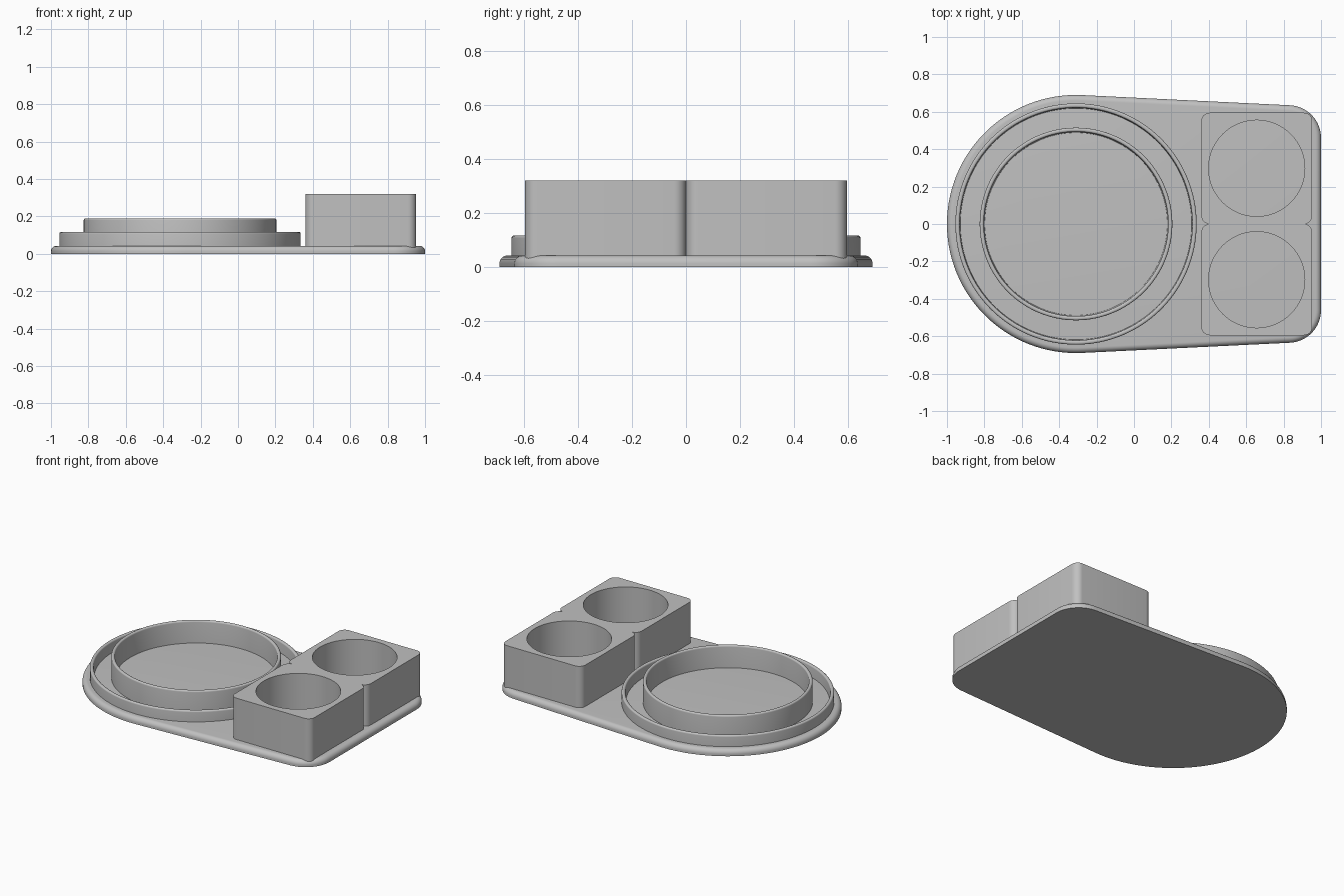
import bpy
import bmesh
from math import acos, atan2, cos, sin, hypot, pi, radians

cube = bpy.data.objects.get("Cube")
if cube:
    bpy.data.objects.remove(cube, do_unlink=True)

grey = bpy.data.materials.new("plain grey")
grey.use_nodes = True
colour = (0.53, 0.53, 0.53, 1)
grey.diffuse_color = colour
grey.node_tree.nodes["Principled BSDF"].inputs["Base Color"].default_value = colour

BASE_TOP = 0.043
SINK = 0.03        # parts start slightly inside the base
DISH_X = -0.31     # centre of the round end


def arc(cx, cy, r, a0, a1, steps):
    return [(cx + r * cos(a0 + (a1 - a0) * i / steps),
             cy + r * sin(a0 + (a1 - a0) * i / steps)) for i in range(steps + 1)]


def finish(name, bm):
    bmesh.ops.remove_doubles(bm, verts=bm.verts, dist=1e-5)
    bmesh.ops.recalc_face_normals(bm, faces=bm.faces)
    mesh = bpy.data.meshes.new(name)
    bm.to_mesh(mesh)
    bm.free()
    mesh.materials.append(grey)
    obj = bpy.data.objects.new(name, mesh)
    bpy.context.collection.objects.link(obj)
    return obj


def smooth(obj):
    bpy.ops.object.select_all(action='DESELECT')
    obj.select_set(True)
    bpy.context.view_layer.objects.active = obj
    bpy.ops.object.shade_smooth_by_angle(angle=radians(35))


def loft(name, layers, closed=False):
    """Skin stacked outlines of (points, z); cap the ends unless closed."""
    bm = bmesh.new()
    rings = [[bm.verts.new((x, y, z)) for x, y in pts] for pts, z in layers]
    pairs = list(zip(rings, rings[1:]))
    if closed:
        pairs.append((rings[-1], rings[0]))
    else:
        bm.faces.new(rings[0])
        bm.faces.new(rings[-1])
    n = len(rings[0])
    for low, high in pairs:
        for i in range(n):
            j = (i + 1) % n
            bm.faces.new((low[i], low[j], high[j], high[i]))
    return finish(name, bm)


def base_outline(inset):
    """Large round end blended by tangents into two rounded corners."""
    big, small, cx, cy = 0.69, 0.175, 0.825, 0.46
    dx = cx - DISH_X
    tangent = atan2(cy, dx) + acos((big - small) / hypot(dx, cy))
    return (arc(DISH_X, 0, big - inset, tangent, 2 * pi - tangent, 96)
            + arc(cx, -cy, small - inset, -tangent, 0, 16)
            + arc(cx, cy, small - inset, 0, tangent, 16))


# Base plate with a rounded upper edge
fillet = 0.03
layers = [(base_outline(0), 0)]
for k in range(9):
    a = k / 8 * pi / 2
    layers.append((base_outline(fillet * (1 - cos(a))), BASE_TOP - fillet * (1 - sin(a))))
smooth(loft("base_plate", layers))


def circular_wall(name, outer, inner_top, inner_low, top, r):
    """Ring wall with rounded lips."""
    profile = [(outer, SINK)]
    profile += arc(outer - r, top - r, r, 0, pi / 2, 5)
    profile += arc(inner_top + r, top - r, r, pi / 2, pi, 5)
    profile += [(inner_low, SINK)]
    layers = [(arc(DISH_X, 0, radius, 0, 2 * pi, 128)[:-1], z) for radius, z in profile]
    smooth(loft(name, layers, closed=True))


# Two concentric walls
circular_wall("outer_ring", 0.645, 0.622, 0.618, 0.117, 0.010)
circular_wall("inner_ring", 0.515, 0.493, 0.488, 0.19, 0.010)

# Twin cup block: two rounded squares that join at the middle
x0, x1, depth, r, block_top = 0.36, 0.953, 0.595, 0.045, 0.32
outline = []
for bottom in (0, -depth):
    corners = [(x1 - r, bottom + r, -pi / 2), (x1 - r, bottom + depth - r, 0),
               (x0 + r, bottom + depth - r, pi / 2), (x0 + r, bottom + r, pi)]
    if bottom < 0:   # carry on round the second square from the shared notch
        corners = corners[2:] + corners[:2]
    for cx, cy, a in corners:
        for p in arc(cx, cy, r, a, a + pi / 2, 8):
            if not any(hypot(p[0] - q[0], p[1] - q[1]) < 1e-5 for q in outline):
                outline.append(p)
block = loft("cup_block", [(outline, SINK), (outline, block_top)])

# Round wells cut down to the base plate
for side in (-1, 1):
    well = arc(0.656, side * 0.298, 0.257, 0, 2 * pi, 96)[:-1]
    cutter = loft("well_cutter", [(well, -0.1), (well, 0.5)])
    cutter.hide_render = True
    cut = block.modifiers.new("well", 'BOOLEAN')
    cut.operation = 'DIFFERENCE'
    cut.solver = 'EXACT'
    cut.object = cutter
    bpy.ops.object.select_all(action='DESELECT')
    block.select_set(True)
    bpy.context.view_layer.objects.active = block
    bpy.ops.object.modifier_apply(modifier=cut.name)
    bpy.data.objects.remove(cutter, do_unlink=True)
smooth(block)
